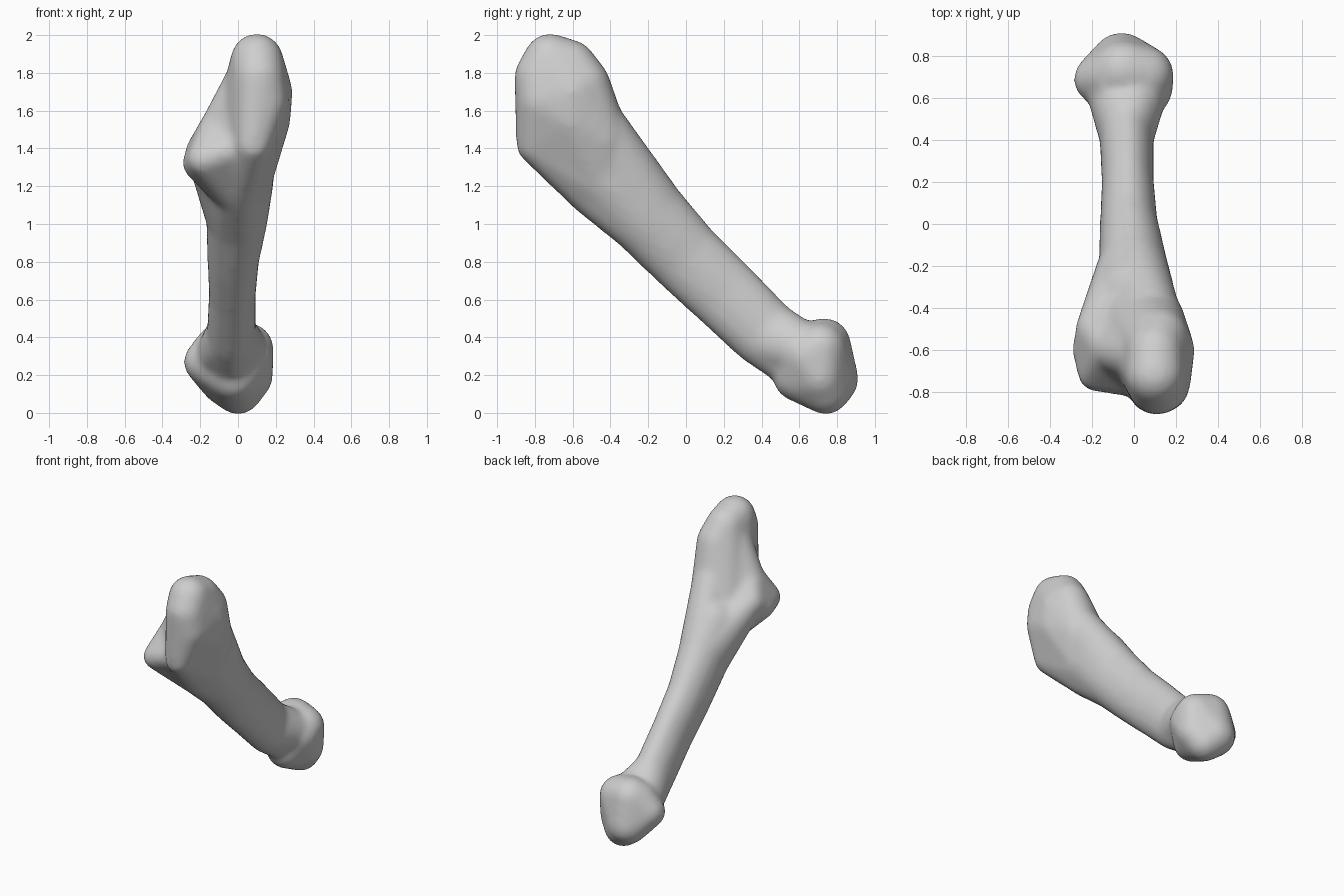
import bpy, bmesh
from mathutils import Matrix

cube = bpy.data.objects.get("Cube")
if cube:
    bpy.data.objects.remove(cube, do_unlink=True)

# Material
mat = bpy.data.materials.new("bone grey")
mat.use_nodes = True
grey = (0.62, 0.62, 0.62, 1)
mat.diffuse_color = grey
mat.node_tree.nodes["Principled BSDF"].inputs["Base Color"].default_value = grey

SLOPE = Matrix.Rotation(-0.77, 4, 'X')  # tilts local z perpendicular to the shaft
bm = bmesh.new()


def hull(blobs):
    """Wrap a convex skin around blobs given as (x, y, z, radius[, depth radius])."""
    part = bmesh.new()
    for x, y, z, r, *deep in blobs:
        d = deep[0] if deep else r
        m = Matrix.Translation((x, y, z)) @ SLOPE @ Matrix.Diagonal((r, r, d, 1))
        bmesh.ops.create_icosphere(part, subdivisions=3, radius=1.0, matrix=m)
    res = bmesh.ops.convex_hull(part, input=part.verts)
    junk = {g for g in res["geom_interior"] + res["geom_unused"]
            if isinstance(g, bmesh.types.BMVert)}
    bmesh.ops.delete(part, geom=list(junk), context='VERTS')
    temp = bpy.data.meshes.new("part")
    part.to_mesh(temp)
    part.free()
    bm.from_mesh(temp)
    bpy.data.meshes.remove(temp)


# Shaft: oval sections joined pair by pair
shaft = [(-.035, .62, .28, .13, .18), (-.035, .42, .42, .13, .185),
         (-.03, .2, .635, .125, .195), (-.025, 0, .825, .138, .2),
         (-.005, -.2, 1.04, .165, .215), (0, -.36, 1.23, .19, .225)]
for pair in zip(shaft, shaft[1:]):
    hull(pair)
shoulder = shaft[-2]

# Upper end: tall ridge with a rounded crest
corner = (.08, -.8, 1.42, .1)
neck = (0, -.45, 1.27, .19)
keel = (0, -.5, 1.16, .12)
ridge_back = (.11, -.5, 1.6, .13)
hull([(.1, -.72, 1.87, .14), (.1, -.61, 1.84, .135), (.11, -.77, 1.78, .14),
      (.15, -.6, 1.7, .14), (.13, -.76, 1.65, .14), (.14, -.61, 1.56, .14),
      (.12, -.54, 1.74, .14), (.09, -.45, 1.45, .15), corner, neck])
hull([ridge_back, neck, shoulder])

# Side lobe, its blends into ridge and shaft, and the keel underneath
lobe_top = (-.1, -.6, 1.51, .105)
lobe_back = (-.18, -.5, 1.38, .1)
lobe_front = (-.18, -.71, 1.34, .09)
inner_corner = (.03, -.74, 1.41, .09)
hull([(-.205, -.6, 1.32, .09), lobe_front, lobe_back, lobe_top,
      inner_corner, neck, keel])
hull([lobe_top, (.05, -.63, 1.75, .125), inner_corner, neck])
hull([lobe_back, neck, shoulder])
hull([corner, neck, keel, shaft[-1]])
hull([keel, neck, shoulder])

# Lower end: blocky knuckle with a bump on one side
hull([(-.175, .69, .27, .115), (-.1, .7, .35, .125), (.06, .64, .3, .125),
      (.05, .71, .34, .14), (-.05, .73, .36, .145), (-.06, .77, .18, .145),
      (.06, .71, .19, .125), (0, .74, .12, .13), (-.02, .59, .19, .13)])
hull([shaft[1], (.02, .63, .33, .14), (-.09, .64, .3, .14)])

mesh = bpy.data.meshes.new("bone")
bm.to_mesh(mesh)
bm.free()
mesh.materials.append(mat)
bone = bpy.data.objects.new("bone", mesh)
bpy.context.collection.objects.link(bone)

# Fuse and soften into one skin
fuse = bone.modifiers.new("fuse", 'REMESH')
fuse.mode = 'VOXEL'
fuse.voxel_size = 0.018
fuse.use_smooth_shade = True
soft = bone.modifiers.new("soften", 'SMOOTH')
soft.factor = 0.5
soft.iterations = 18
